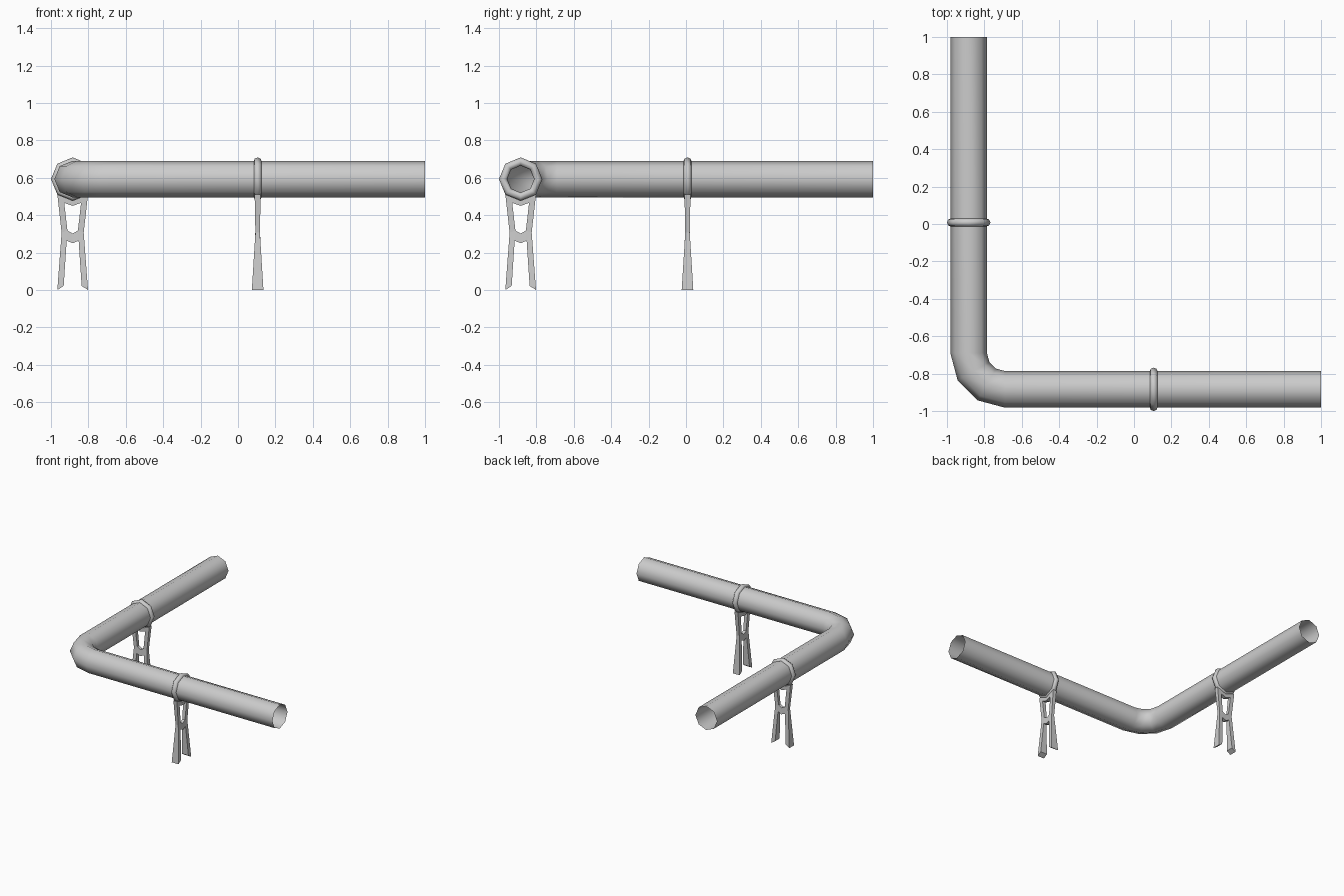
import bpy, bmesh
from math import pi, sin, cos
from mathutils import Vector

if "Cube" in bpy.data.objects:
    bpy.data.objects.remove(bpy.data.objects["Cube"])

C = -0.884      # offset of both pipe centre lines
H = 0.593       # pipe centre height
R = 0.098       # pipe radius
BEND = 0.194    # elbow radius


def finish(bm, name):
    bmesh.ops.recalc_face_normals(bm, faces=bm.faces)
    me = bpy.data.meshes.new(name)
    bm.to_mesh(me)
    bm.free()
    ob = bpy.data.objects.new(name, me)
    bpy.context.collection.objects.link(ob)
    return ob


# Pipe: octagonal open tube swept through a three-segment elbow
def build_pipe():
    bm = bmesh.new()
    k = C + BEND
    stations = [(Vector((C, 1, H)), pi)]
    for i in range(4):
        a = pi + i * pi / 6
        stations.append((Vector((k + BEND * cos(a), k + BEND * sin(a), H)), a))
    stations.append((Vector((1, C, H)), 1.5 * pi))
    rings = []
    for p, a in stations:
        out = Vector((cos(a), sin(a), 0))
        rings.append([bm.verts.new(p + out * R * cos(j * pi / 4)
                                   + Vector((0, 0, R * sin(j * pi / 4))))
                      for j in range(8)])
    for r0, r1 in zip(rings, rings[1:]):
        for j in range(8):
            n = (j + 1) % 8
            bm.faces.new((r0[j], r0[n], r1[n], r1[j]))
    for f in bm.faces:
        f.smooth = True
    return finish(bm, "pipe")


# Half outline of a stand leg: (sideways, height)
PTS = [(-.082, .511), (0, .478), (0, .45), (-.045, .466), (-.059, .307),
       (-.028, .318), (0, .302), (0, .25), (-.032, .264), (-.082, 0), (-.048, .022)]
FACES = [(0, 3, 2, 1), (0, 4, 5, 3), (5, 8, 7, 6), (4, 8, 5), (4, 9, 10, 8)]


def half_depth(z):
    # wide at the foot, narrow at the waist
    if z < 0.307:
        return 0.031 - 0.019 * z / 0.307
    return 0.012 + 0.004 * (z - 0.307) / 0.2


def build_legs(name):
    bm = bmesh.new()
    for side in (1, -1):
        front = [bm.verts.new((side * u, -half_depth(z), z)) for u, z in PTS]
        back = [bm.verts.new((side * u, half_depth(z), z)) for u, z in PTS]
        edges = {(f[i], f[(i + 1) % len(f)]) for f in FACES for i in range(len(f))}
        for f in FACES:
            bm.faces.new([front[i] for i in f])
            bm.faces.new([back[i] for i in reversed(f)])
        for a, b in edges:
            on_mirror = PTS[a][0] == 0 and PTS[b][0] == 0
            if (b, a) not in edges and not on_mirror:
                bm.faces.new((front[b], front[a], back[a], back[b]))
    bmesh.ops.remove_doubles(bm, verts=bm.verts, dist=1e-5)
    return finish(bm, name)


# Stand: clamp ring around the pipe with forked legs below
def build_stand(label, x, y, turn):
    legs = build_legs(label + "_stand_legs")
    legs.location = (x, y, 0)
    legs.rotation_euler = (0, 0, turn)
    bpy.ops.mesh.primitive_torus_add(major_segments=8, minor_segments=8,
                                     major_radius=0.094, minor_radius=0.022,
                                     location=(x, y, H), rotation=(pi / 2, 0, turn))
    ring = bpy.context.object
    ring.name = label + "_clamp_ring"
    bpy.ops.object.shade_smooth()


build_pipe()
build_stand("left", C, 0.008, 0)
build_stand("front", 0.105, C, pi / 2)
